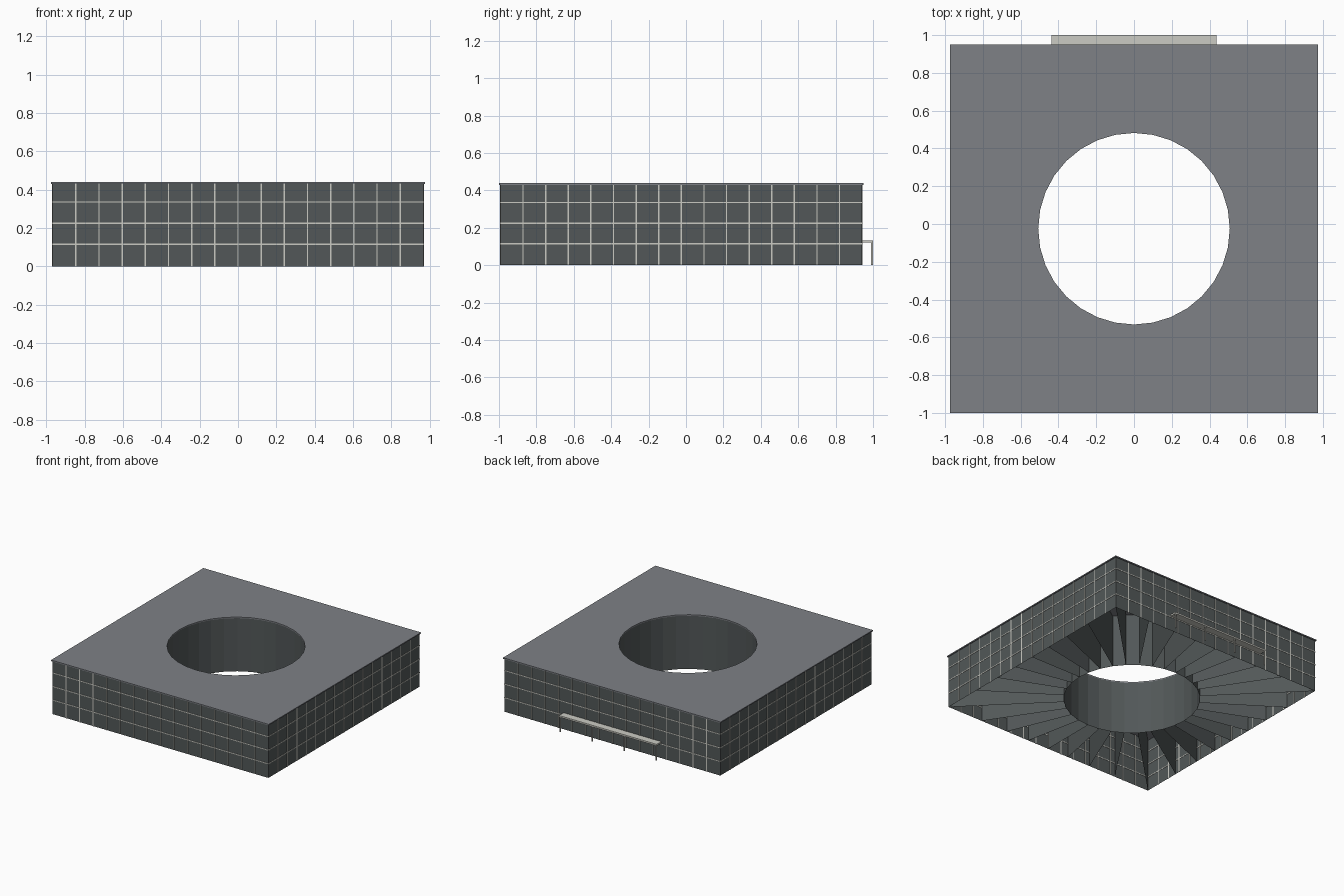
import bpy, bmesh, math
from mathutils import Vector

if "Cube" in bpy.data.objects:
    bpy.data.objects.remove(bpy.data.objects["Cube"])

CY = -0.025      # building centre in y
HALF = 0.967     # half width of the facade
TOP = 0.43       # facade height
ROOF = 0.975     # half width of the roof
R = 0.507        # courtyard radius
SIDES = 32


def material(name, rgb):
    m = bpy.data.materials.new(name)
    m.use_nodes = True
    col = (*rgb, 1)
    m.diffuse_color = col
    m.node_tree.nodes["Principled BSDF"].inputs["Base Color"].default_value = col
    return m


dark = material("dark_glass", (0.085, 0.097, 0.098))
grey = material("roof_grey", (0.21, 0.22, 0.24))
light = material("light_frame", (0.6, 0.6, 0.55))


def finish(name, bm, mat):
    me = bpy.data.meshes.new(name)
    bm.to_mesh(me)
    bm.free()
    me.materials.append(mat)
    ob = bpy.data.objects.new(name, me)
    bpy.context.collection.objects.link(ob)
    return ob


def add_box(bm, centre, size):
    verts = bmesh.ops.create_cube(bm, size=1)["verts"]
    for v in verts:
        v.co = Vector(a * s + c for a, s, c in zip(v.co, size, centre))


def wall(bm, a, b, z0, z1):
    bm.faces.new([bm.verts.new((*p, z)) for p, z in
                  ((a, z0), (b, z0), (b, z1), (a, z1))])


def circle_point(i, r=R):
    a = 2 * math.pi * i / SIDES
    return Vector((r * math.cos(a), r * math.sin(a) + CY))


def square_point(i, half):
    # Where the ray at this angle meets the square outline
    a = 2 * math.pi * i / SIDES
    return circle_point(i, half / max(abs(math.cos(a)), abs(math.sin(a))))


# Glass facade, four walls open underneath
bm = bmesh.new()
corners = [square_point(i, HALF) for i in (4, 12, 20, 28)]
for k in range(4):
    wall(bm, corners[k - 1], corners[k], 0, TOP)
finish("glass_facade", bm, dark)

# Round courtyard wall, facing the courtyard
bm = bmesh.new()
for i in range(SIDES):
    wall(bm, circle_point(i + 1), circle_point(i), 0, TOP)
bmesh.ops.remove_doubles(bm, verts=bm.verts, dist=0.0001)
finish("courtyard_wall", bm, dark)

# Radial partitions between courtyard and facade
bm = bmesh.new()
for i in range(SIDES):
    wall(bm, circle_point(i), square_point(i, HALF - 0.001), 0, TOP)
finish("radial_partitions", bm, dark)

# Roof slab with round opening
bm = bmesh.new()
for i in range(SIDES):
    ring = [circle_point(i), square_point(i, ROOF),
            square_point(i + 1, ROOF), circle_point(i + 1)]
    lo, hi = ([bm.verts.new((*p, z)) for p in ring] for z in (TOP, TOP + 0.009))
    bm.faces.new(hi)
    bm.faces.new(lo[::-1])
    for a, b in ((1, 2), (3, 0)):
        bm.faces.new((lo[a], lo[b], hi[b], hi[a]))
bmesh.ops.remove_doubles(bm, verts=bm.verts, dist=0.0001)
finish("roof_slab", bm, grey)

# Facade grid of mullions and transoms
bm = bmesh.new()
W, D = 0.007, 0.005
for side in (-1, 1):
    for k in range(-7, 8):
        t = k * HALF / 8
        add_box(bm, (t, CY + side * HALF, TOP / 2), (W, D, TOP))
        add_box(bm, (side * HALF, CY + t, TOP / 2), (D, W, TOP))
    for z in (0.115, 0.225, 0.335):
        add_box(bm, (0, CY + side * HALF, z), (2 * HALF, D, W))
        add_box(bm, (side * HALF, CY, z), (D, 2 * HALF, W))
finish("facade_grid", bm, light)

# Entrance canopy on the back
bm = bmesh.new()
back = CY + HALF
add_box(bm, (0, (back + 1) / 2, 0.127), (0.875, 1 - back, 0.013))
finish("entrance_canopy", bm, light)

bm = bmesh.new()
for x in (-0.43, -0.143, 0.143, 0.43):
    add_box(bm, (x, 0.994, 0.061), (0.009, 0.009, 0.122))
finish("canopy_posts", bm, light)
